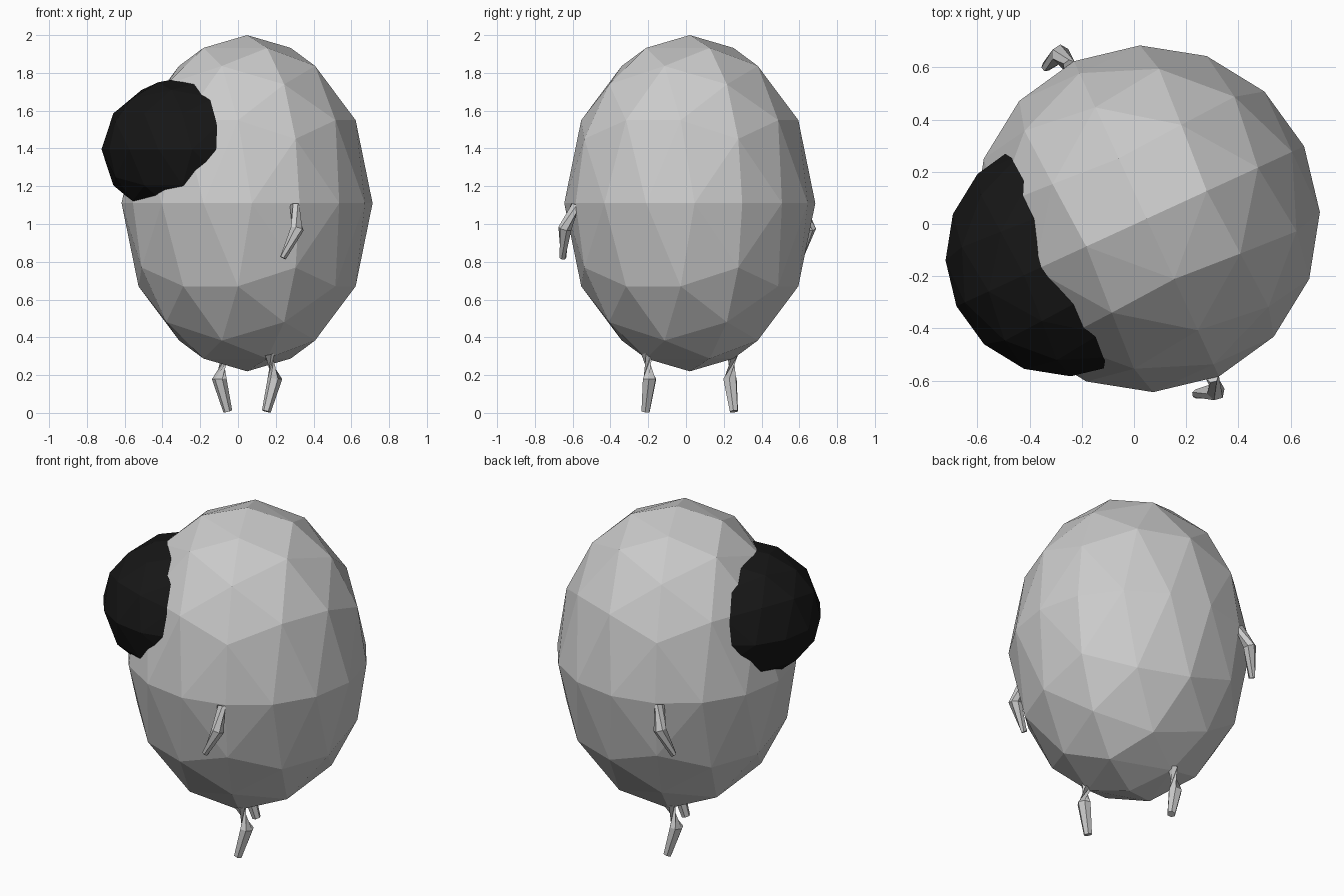
import bpy, bmesh, math
from mathutils import Vector, Matrix

if "Cube" in bpy.data.objects:
    bpy.data.objects.remove(bpy.data.objects["Cube"])

# Shared frame: everything is turned about the body's vertical axis
FRAME = Matrix.Translation((0.048, 0.02, 0)) @ Matrix.Rotation(math.radians(24.7), 4, 'Z')


def finish(name, bm):
    bmesh.ops.recalc_face_normals(bm, faces=bm.faces)
    bm.transform(FRAME)
    me = bpy.data.meshes.new(name)
    bm.to_mesh(me)
    bm.free()
    ob = bpy.data.objects.new(name, me)
    bpy.context.collection.objects.link(ob)
    return ob


def octa_ball(name, centre, radii):
    """Octahedron subdivided twice onto a sphere, then scaled."""
    bm = bmesh.new()
    px, nx, py, ny, pz, nz = [bm.verts.new(c) for c in (
        (1, 0, 0), (-1, 0, 0), (0, 1, 0), (0, -1, 0), (0, 0, 1), (0, 0, -1))]
    for x in (px, nx):
        for y in (py, ny):
            for z in (pz, nz):
                bm.faces.new((x, y, z))
    for _ in range(2):
        bmesh.ops.subdivide_edges(bm, edges=bm.edges[:], cuts=1, use_grid_fill=True)
        for v in bm.verts:
            v.co.normalize()
    # fuller shoulder ring
    for v in bm.verts:
        if 0.395 < abs(v.co.z) < 0.42:
            a, b = (0.755, 0.427) if abs(v.co.x) > abs(v.co.y) else (0.427, 0.755)
            v.co = (math.copysign(a, v.co.x), math.copysign(b, v.co.y),
                    math.copysign(0.494, v.co.z))
    for v in bm.verts:
        v.co = Vector(centre) + Vector(c * r for c, r in zip(v.co, radii))
    return finish(name, bm)


def limb(name, pts, radii, sides=6):
    """Faceted tapered tube along a bent path."""
    bm = bmesh.new()
    pts = [Vector(p) for p in pts]
    rings = []
    for i, (p, r) in enumerate(zip(pts, radii)):
        tangent = pts[min(i + 1, len(pts) - 1)] - pts[max(i - 1, 0)]
        q = tangent.to_track_quat('Z', 'Y')
        rings.append([bm.verts.new(p + q @ Vector((
            r * math.cos(2 * math.pi * k / sides),
            r * math.sin(2 * math.pi * k / sides), 0))) for k in range(sides)])
    for a, b in zip(rings, rings[1:]):
        for k in range(sides):
            n = (k + 1) % sides
            bm.faces.new((a[k], a[n], b[n], b[k]))
    bm.faces.new(rings[0])
    bm.faces.new(rings[-1])
    return finish(name, bm)


# Body
octa_ball("body", (0, 0, 1.11), (0.665, 0.665, 0.89))

# Single large dark eye
eye = octa_ball("eye", (-0.34, 0, 1.395), (0.462, 0.462, 0.385))
black = bpy.data.materials.new("black")
black.diffuse_color = (0.008, 0.008, 0.008, 1)
black.use_nodes = True
black.node_tree.nodes["Principled BSDF"].inputs["Base Color"].default_value = black.diffuse_color
eye.data.materials.append(black)

# Arms are mirrored; leg knees bend in opposite directions
for side, s in (("front", -1), ("back", 1)):
    limb(side + "_arm",
         [(-0.024, s * 0.655, 1.10), (-0.035, s * 0.712, 0.975), (-0.108, s * 0.69, 0.82)],
         (0.026, 0.036, 0.018))
    limb(side + "_leg",
         [(-s * 0.01, s * 0.255, 0.31), (-s * 0.045, s * 0.255, 0.18), (s * 0.005, s * 0.255, 0.008)],
         (0.032, 0.039, 0.024))
